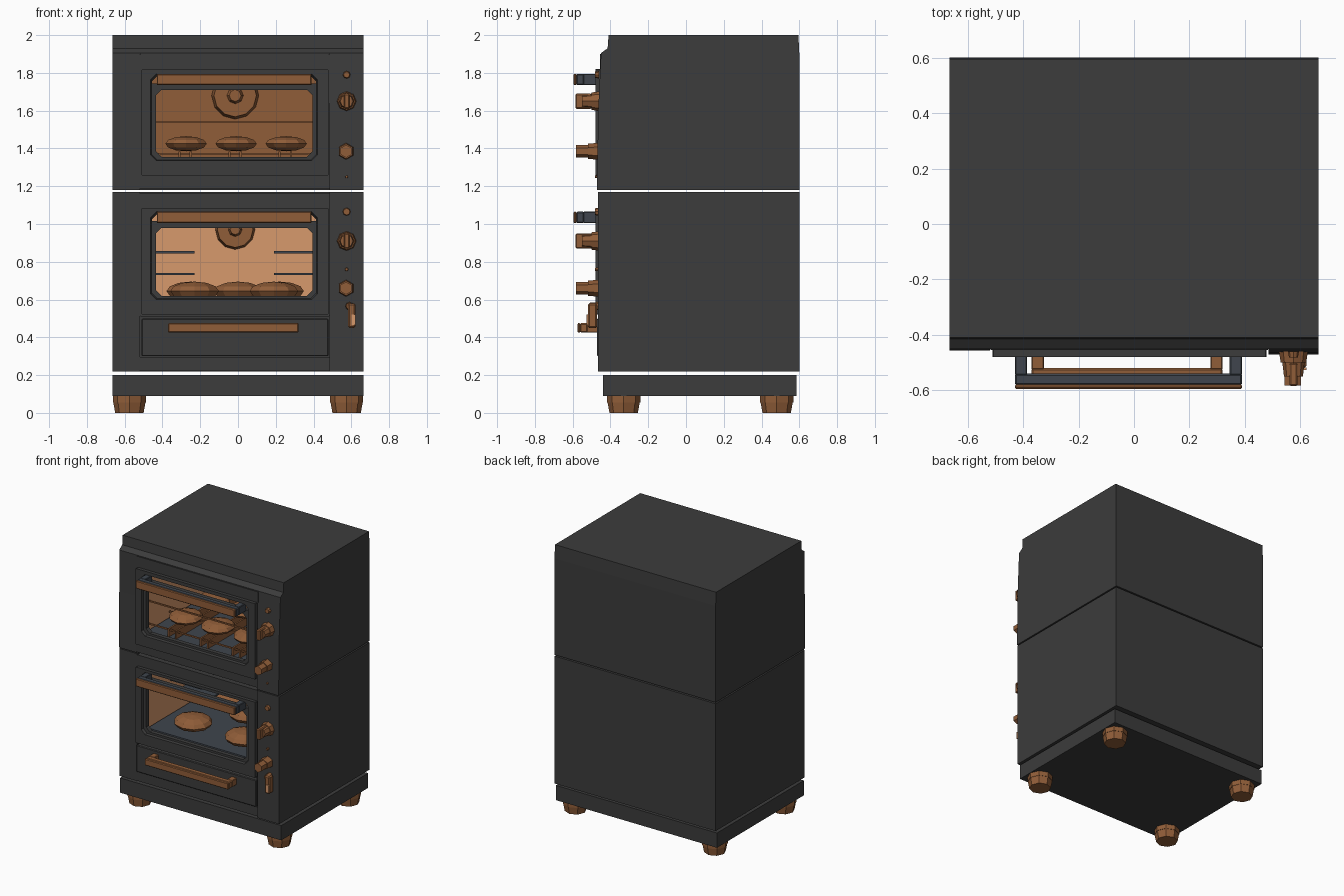
import bpy, bmesh, math
from mathutils import Matrix, Vector

if "Cube" in bpy.data.objects:
    bpy.data.objects.remove(bpy.data.objects["Cube"])


def mat(name, rgb):
    m = bpy.data.materials.new(name)
    m.diffuse_color = (*rgb, 1)
    m.use_nodes = True
    m.node_tree.nodes["Principled BSDF"].inputs["Base Color"].default_value = m.diffuse_color
    return m


DARK = mat("charcoal", (0.045, 0.045, 0.045))
BROWN = mat("copper brown", (0.28, 0.11, 0.04))
TAN = mat("warm tan", (0.68, 0.32, 0.15))
SLATE = mat("slate", (0.05, 0.06, 0.075))


def finish(name, bm, m):
    bmesh.ops.recalc_face_normals(bm, faces=bm.faces)
    me = bpy.data.meshes.new(name)
    bm.to_mesh(me)
    bm.free()
    me.materials.append(m)
    ob = bpy.data.objects.new(name, me)
    bpy.context.collection.objects.link(ob)
    return ob


def box(name, x, y, z, m, bevel=0):
    bm = bmesh.new()
    bmesh.ops.create_cube(bm, size=1)
    for v in bm.verts:
        v.co = Vector(((r[0] + r[1]) / 2 + c * (r[1] - r[0]) for r, c in zip((x, y, z), v.co)))
    if bevel:
        bmesh.ops.bevel(bm, geom=bm.edges[:], offset=bevel, segments=1, affect='EDGES')
    return finish(name, bm, m)


def side_profile(name, pts, x0, x1, m):
    """Extrude a (y, z) outline along x."""
    bm = bmesh.new()
    f = bm.faces.new([bm.verts.new((x0, y, z)) for y, z in pts])
    r = bmesh.ops.extrude_face_region(bm, geom=[f])
    bmesh.ops.translate(bm, vec=(x1 - x0, 0, 0),
                        verts=[g for g in r['geom'] if isinstance(g, bmesh.types.BMVert)])
    return finish(name, bm, m)


def cut_rect(x0, x1, z0, z1, c):
    return [(x0 + c, z0), (x1 - c, z0), (x1, z0 + c), (x1, z1 - c),
            (x1 - c, z1), (x0 + c, z1), (x0, z1 - c), (x0, z0 + c)]


def frame(name, outer, inner, y0, y1, m, c=0.03, slope=0.0):
    """Rectangular ring with clipped corners; slope narrows the hole inwards."""
    i = inner
    back = (i[0] + slope, i[1] - slope, i[2] + slope, i[3] - slope)
    loops = [(cut_rect(*outer, 0.004), y0), (cut_rect(*inner, c), y0),
             (cut_rect(*back, c), y1), (cut_rect(*outer, 0.004), y1)]
    bm = bmesh.new()
    vs = [[bm.verts.new((x, y, z)) for x, z in pts] for pts, y in loops]
    for a in range(4):
        A, B = vs[a], vs[(a + 1) % 4]
        for k in range(8):
            bm.faces.new((A[k], A[(k + 1) % 8], B[(k + 1) % 8], B[k]))
    return finish(name, bm, m)


def peg(name, x, z, y0, y1, r0, r1, m, n=8):
    """Cone section along y, r0 at the back (y0), r1 at the front (y1)."""
    bm = bmesh.new()
    bmesh.ops.create_cone(bm, cap_ends=True, segments=n, radius1=r0, radius2=r1, depth=abs(y1 - y0),
                          matrix=Matrix.Translation((x, (y0 + y1) / 2, z)) @ Matrix.Rotation(math.pi / 2, 4, 'X'))
    return finish(name, bm, m)


def bun(name, x, y, z, rx, ry, rz):
    bm = bmesh.new()
    bmesh.ops.create_uvsphere(bm, u_segments=10, v_segments=6, radius=1,
                              matrix=Matrix.Translation((x, y, z)) @ Matrix.Diagonal((rx, ry, rz, 1)))
    return finish(name, bm, BROWN)


def knob(name, z):
    peg(name + "_base", 0.575, z, -0.46, -0.50, 0.052, 0.046, BROWN)
    peg(name + "_body", 0.575, z, -0.50, -0.55, 0.040, 0.034, BROWN)
    box(name + "_grip", (0.560, 0.590), (-0.585, -0.50), (z - 0.04, z + 0.04), BROWN, 0.006)


def oven(name, z0, z1, c0, c1, wall):
    """Casing around an open cavity c0..c1 high, with its lining."""
    box(name + "_back", (-0.665, 0.665), (0.55, 0.6), (z0, z1), DARK)
    box(name + "_floor", (-0.52, 0.485), (-0.42, 0.55), (z0, c0), DARK)
    box(name + "_roof", (-0.52, 0.485), (-0.42, 0.55), (c1, z1), DARK)
    bm = bmesh.new()
    bmesh.ops.create_cube(bm, size=1)
    for v in bm.verts:
        v.co = Vector((-0.0175 + v.co.x * 0.955, 0.05 + v.co.y * 0.94, (c0 + c1) / 2 + v.co.z * (c1 - c0 - 0.004)))
    bmesh.ops.delete(bm, geom=[f for f in bm.faces if f.calc_center_median().y < -0.4], context='FACES')
    ob = finish(name + "_lining", bm, TAN)
    ob.data.materials.append(wall)
    for p in ob.data.polygons:
        p.material_index = 1 if p.center.y > 0.4 else 0
    box(name + "_tray", (-0.48, 0.44), (-0.38, 0.45), (c0 + 0.004, c0 + 0.025), SLATE)


def fan(name, z, r):
    peg(name + "_ring", -0.015, z, 0.51, 0.44, r, r * 0.9, BROWN, 12)
    peg(name + "_hub", -0.015, z, 0.44, 0.41, r * 0.35, r * 0.25, BROWN, 8)


def handle(name, x0, x1, z0, z1, post, y0=-0.595):
    box(name + "_bar", (x0, x1), (y0 + 0.014, y0 + 0.055), (z0, z1), post, 0.006)
    box(name + "_face", (x0, x1), (y0, y0 + 0.016), (z0, z1), BROWN, 0.005)
    for side, x in (("left", x0), ("right", x1 - 0.045)):
        box(f"{name}_{side}_post", (x, x + 0.045), (y0 + 0.05, -0.46), (z0, z1), post, 0.004)


# Upper oven casing
oven("upper_oven", 1.18, 1.9, 1.30, 1.85, BROWN)
side_profile("top_cover", [(-0.41, 2), (-0.415, 1.93), (-0.45, 1.905), (-0.45, 1.9), (0.6, 1.9), (0.595, 2)],
             -0.665, 0.665, DARK)
for nm, x0, x1, y in (("left", -0.665, -0.52, -0.45), ("right", 0.485, 0.665, -0.465)):
    side_profile(f"upper_{nm}_side", [(0.6, 1.18), (0.6, 1.9), (-0.45, 1.9), (y, 1.6), (y - 0.006, 1.18)], x0, x1, DARK)
    box(f"lower_{nm}_side", (x0, x1), (y, 0.6), (0.22, 1.17), DARK)

# Lower oven casing, with the drawer space under it
oven("lower_oven", 0.22, 1.17, 0.575, 1.12, TAN)

# Doors: surround, raised frame and window rim
for nm, s0, s1, d0, d1, w0, w1 in (("upper", 1.185, 1.9, 1.255, 1.82, 1.345, 1.79),
                                   ("lower", 0.51, 1.165, 0.52, 1.085, 0.61, 1.06)):
    frame(nm + "_door_surround", (-0.518, 0.484, s0, s1), (-0.47, 0.43, w0 - 0.02, w1 + 0.01), -0.455, -0.415, DARK)
    frame(nm + "_door", (-0.51, 0.478, d0, d1), (-0.462, 0.42, w0 - 0.01, w1 + 0.005), -0.48, -0.45, DARK, slope=0.008)
    frame(nm + "_window_rim", (-0.468, 0.426, w0 - 0.015, w1 - 0.045), (-0.435, 0.395, w0 + 0.01, w1 - 0.08),
          -0.462, -0.43, DARK)
    handle(nm + "_door_handle", -0.43, 0.39, w1 - 0.055, w1 + 0.005, SLATE)

# Warming drawer and its handle
box("drawer_front", (-0.51, 0.478), (-0.472, -0.42), (0.30, 0.50), DARK, 0.005)
box("kick_panel", (-0.518, 0.484), (-0.455, -0.41), (0.225, 0.295), DARK)
handle("drawer_handle", -0.37, 0.32, 0.425, 0.475, BROWN, -0.575)

# Controls on the right panel
for nm, z in (("upper_mode_knob", 1.65), ("lower_mode_knob", 0.91)):
    knob(nm, z)
for nm, z in (("upper_timer_knob", 1.385), ("lower_heat_knob", 0.66)):
    peg(nm + "_base", 0.572, z, -0.46, -0.52, 0.045, 0.040, BROWN, 6)
    peg(nm + "_cap", 0.572, z, -0.52, -0.583, 0.034, 0.034, BROWN, 6)
for k, (z, r) in enumerate(((1.79, 0.02), (1.25, 0.008), (1.065, 0.022), (0.76, 0.01))):
    peg(f"indicator_{k}", 0.575, z, -0.46, -0.482, r, r * 0.8, BROWN)
peg("lower_lever_pivot", 0.59, 0.565, -0.46, -0.51, 0.022, 0.018, BROWN)
box("lower_lever", (0.582, 0.622), (-0.52, -0.47), (0.45, 0.58), BROWN, 0.008)
box("lower_lever_tip", (0.60, 0.622), (-0.526, -0.518), (0.465, 0.52), TAN)

# Upper cavity: fan, wire racks and buns
fan("upper_fan", 1.68, 0.125)
for k, z in enumerate((1.54, 1.37)):
    for j, y in enumerate((-0.36, -0.12, 0.12, 0.36)):
        box(f"upper_rack_{k}_bar_{j}", (-0.48, 0.44), (y - 0.005, y + 0.005), (z - 0.005, z + 0.005), BROWN)
for k in range(3):
    for j, y in enumerate((-0.22, 0.1)):
        bun(f"upper_bun_{k}_{j}", -0.275 + 0.265 * k, y, 1.425, 0.115, 0.12, 0.04)
    for s in (-0.03, 0.03):
        box(f"heating_rod_{k}_{s}", (-0.28 + 0.265 * k + s - 0.006, -0.28 + 0.265 * k + s + 0.006),
            (-0.38, 0.4), (1.325, 1.385), BROWN)

# Lower cavity: fan, side runners and loaves
fan("lower_fan", 0.97, 0.105)
for k, z in enumerate((0.85, 0.735)):
    for nm, x0, x1 in (("left", -0.49, -0.23), ("right", 0.19, 0.455)):
        box(f"lower_{nm}_runner_{k}", (x0, x1), (-0.1, 0.3), (z - 0.006, z + 0.006), SLATE)
for k, (x, y) in enumerate(((-0.23, -0.2), (0.0, 0.12), (0.19, -0.2), (-0.25, 0.25), (0.22, 0.27))):
    bun(f"loaf_{k}", x, y, 0.645, 0.135, 0.13, 0.05)

# Base plinth and four feet
box("base_plinth", (-0.665, 0.665), (-0.44, 0.585), (0.09, 0.2), DARK)
for sx in (-1, 1):
    for nm, y in (("front", -0.33), ("back", 0.48)):
        for part, r0, r1, z0, z1 in (("pad", 0.075, 0.085, 0, 0.055), ("collar", 0.088, 0.088, 0.055, 0.092)):
            bm = bmesh.new()
            bmesh.ops.create_cone(bm, cap_ends=True, segments=8, radius1=r0, radius2=r1, depth=z1 - z0,
                                  matrix=Matrix.Translation((sx * 0.575, y, (z0 + z1) / 2)))
            finish(f"{nm}_{'left' if sx < 0 else 'right'}_foot_{part}", bm, BROWN)
